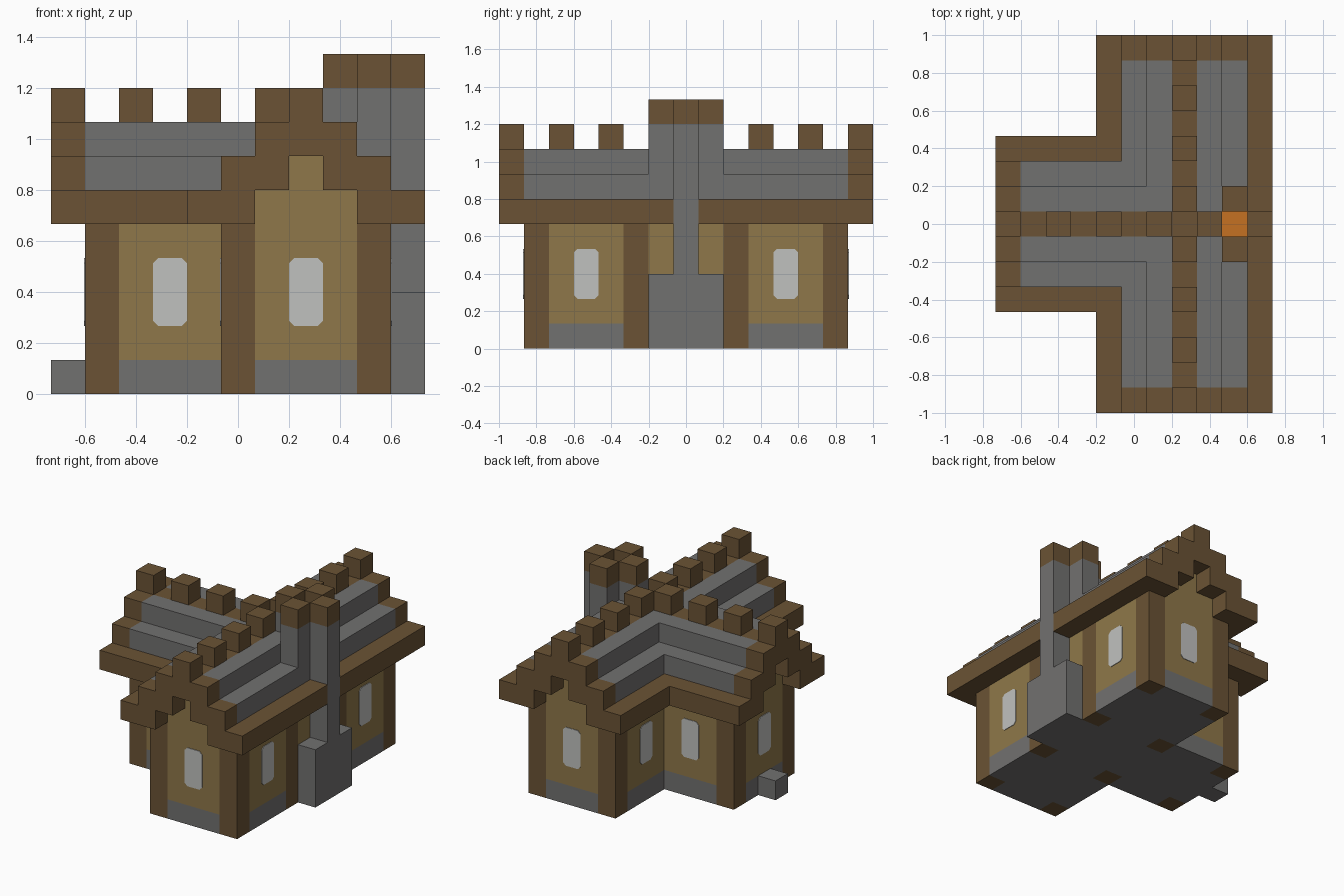
import bpy
import bmesh
from mathutils import Vector

cube = bpy.data.objects.get("Cube")
if cube:
    bpy.data.objects.remove(cube, do_unlink=True)

U = 2 / 15                          # edge of one building block
ORIGIN = Vector((-5.5, -7.5, 0))    # grid corner, in blocks


def material(name, color):
    m = bpy.data.materials.new(name)
    m.use_nodes = True
    m.diffuse_color = (*color, 1)
    bsdf = m.node_tree.nodes["Principled BSDF"]
    bsdf.inputs["Base Color"].default_value = (*color, 1)
    bsdf.inputs["Roughness"].default_value = 1
    return m


TIMBER = material("brown timber", (0.145, 0.086, 0.035))
PLASTER = material("tan plaster", (0.275, 0.187, 0.068))
STONE = material("grey stone", (0.167, 0.164, 0.161))
GLASS = material("pale glass", (0.53, 0.535, 0.52))
FIRE = material("orange fire", (0.56, 0.165, 0.016))


def finish(name, bm, mat):
    bmesh.ops.recalc_face_normals(bm, faces=bm.faces)
    mesh = bpy.data.meshes.new(name)
    bm.to_mesh(mesh)
    bm.free()
    mesh.materials.append(mat)
    obj = bpy.data.objects.new(name, mesh)
    bpy.context.collection.objects.link(obj)
    return obj


def part(name, mat, boxes):
    """One object from grid boxes, each (x0, x1, y0, y1, z0, z1) in blocks."""
    bm = bmesh.new()
    for x0, x1, y0, y1, z0, z1 in boxes:
        lo, hi = Vector((x0, y0, z0)), Vector((x1, y1, z1))
        verts = bmesh.ops.create_cube(bm, size=1)["verts"]
        for v in verts:
            v.co = ((lo + hi) / 2 + v.co * (hi - lo) + ORIGIN * 1) * U
    return finish(name, bm, mat)


def flip_y(boxes):
    return boxes + [(a, b, 15 - d, 15 - c, e, f) for a, b, c, d, e, f in boxes]


def flip_x(boxes):
    return boxes + [(15 - b, 15 - a, c, d, e, f) for a, b, c, d, e, f in boxes]


# Walls: timber posts, stone footing and plaster between them
part("corner_posts", TIMBER, flip_y(
    [(x, x + 1, y, y + 1, 0, 5) for x, y in
     [(5, 1), (9, 1), (9, 5), (1, 5), (5, 5)]]))
runs = flip_y([(6, 9, 1, 2, 0, 0), (9, 10, 2, 5, 0, 0),
               (5, 6, 2, 5, 0, 0), (2, 5, 5, 6, 0, 0)])
runs += [(1, 2, 6, 9, 0, 0), (9, 10, 6, 9, 0, 0)]
part("stone_footing", STONE, [r[:4] + (0, 1) for r in runs])
part("plaster_walls", PLASTER, [r[:4] + (1, 5) for r in runs])
part("floor", STONE, [(6, 9, 2, 13, 0, 0.5), (2, 6, 6, 9, 0, 0.5)])
part("gable_walls", PLASTER,
     flip_y([(6, 9, 1, 2, 5, 6), (7, 8, 1, 2, 6, 7)])
     + [(1, 2, 6, 9, 5, 6), (1, 2, 7, 8, 6, 7)])
part("door_step", STONE, [(0, 1, 7, 8, 0, 1)])

# Main roof: stepped courses, with timber on eaves, gable ends and ridge
part("main_eaves", TIMBER, flip_y([(4, 6, 1, 7.5, 5, 6), (9, 11, 1, 7, 5, 6)]))
part("main_gable_trim", TIMBER, flip_y(flip_x(
    [(4, 6, 0, 1, 5, 6), (5, 7, 0, 1, 6, 7), (6, 7, 0, 1, 7, 8)])))
part("main_roof_courses", STONE, flip_y(flip_x(
    [(6, 7, 1, 7, 7, 8)]) + [(5, 7, 1, 7, 6, 7), (8, 10, 1, 7, 6, 7)])
    + [(8, 9, 7, 8, 6, 8)])
part("main_ridge", TIMBER, [(7, 8, 0, 15, 7, 8)])

# Side wing roof
part("wing_eaves", TIMBER, flip_y([(1, 4, 4, 6, 5, 6)]))
part("wing_gable_trim", TIMBER, flip_y(
    [(0, 1, 4, 6, 5, 6), (0, 1, 5, 7, 6, 7), (0, 1, 6, 7, 7, 8)]))
part("wing_roof_courses", STONE, flip_y(
    [(1, 5, 5, 7, 6, 7), (1, 6, 6, 7, 7, 8)]))
part("wing_ridge", TIMBER, [(0, 7, 7, 8, 7, 8)])

# Blocks spaced along both ridges
part("ridge_blocks", TIMBER,
     [(7, 8, y, y + 1, 8, 9) for y in range(0, 15, 2)]
     + [(x, x + 1, 7, 8, 8, 9) for x in range(0, 7, 2)])

# Chimney: wide base, outer stack, hollow top with timber cap and fire inside
part("chimney_base", STONE, [(10, 11, 6, 9, 0, 3)])
part("chimney_stack", STONE, [(10, 11, 7, 8, 3, 9), (8, 9, 7, 8, 8, 9)]
     + flip_y([(9, 10, 6, 7, 7, 9)]))
part("chimney_cap", TIMBER, [(10, 11, 7, 8, 9, 10), (8, 9, 7, 8, 9, 10)]
     + flip_y([(9, 10, 6, 7, 9, 10)]))
part("chimney_fire", FIRE, [(9, 10, 7, 8, 5, 7)])


def window(name, x, y, normal):
    """Thin pane with clipped corners, centred on a wall face."""
    n = Vector(normal)
    side = Vector((-n.y, n.x, 0))
    c = 0.15
    corner = [(0.5, 1 - c), (0.5 - c, 1)]
    outline = corner + [(-a, b) for a, b in reversed(corner)]
    outline += [(-a, -b) for a, b in outline]
    centre = Vector((x, y, 3)) + ORIGIN
    bm = bmesh.new()
    face = bm.faces.new([bm.verts.new((centre + side * a + Vector((0, 0, b))) * U)
                         for a, b in outline])
    new = bmesh.ops.extrude_face_region(bm, geom=[face])["geom"]
    bmesh.ops.translate(bm, vec=n * 0.004,
                        verts=[g for g in new if isinstance(g, bmesh.types.BMVert)])
    finish(name, bm, GLASS)


# Windows, one in the middle of each plaster panel
for label, s in (("front", -1), ("back", 1)):
    mid = 7.5
    window(label + "_gable_window", 7.5, mid + s * 6.5, (0, s, 0))
    window(label + "_wing_window", 3.5, mid + s * 2.5, (0, s, 0))
    window(label + "_left_window", 10, mid + s * 4, (1, 0, 0))
    window(label + "_right_window", 5, mid + s * 4, (-1, 0, 0))
window("door_window", 1, 7.5, (-1, 0, 0))
